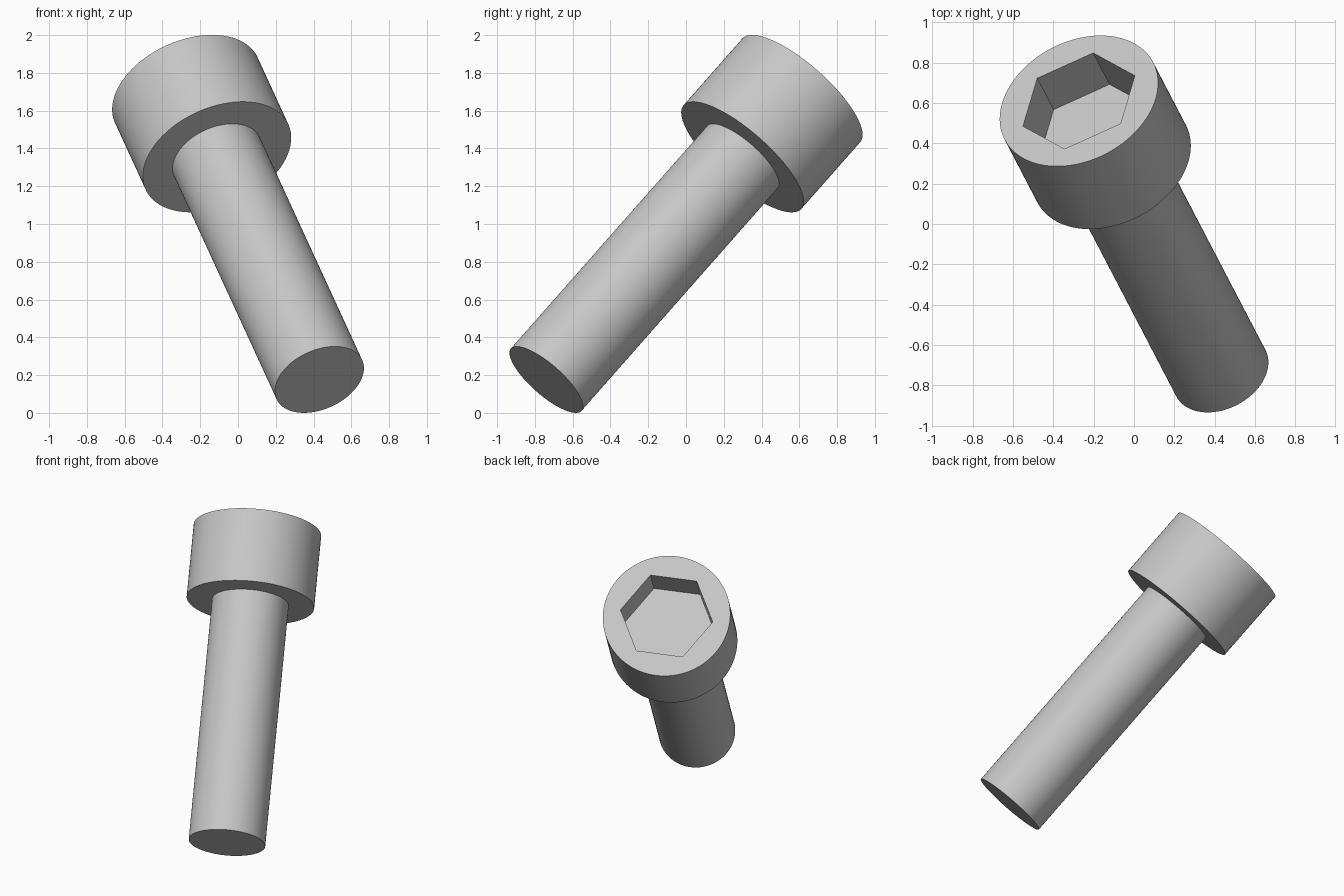
import bpy
import bmesh
from math import cos, sin, pi
from mathutils import Matrix, Vector

cube = bpy.data.objects.get("Cube")
if cube:
    bpy.data.objects.remove(cube, do_unlink=True)

SEGMENTS = 96
UNIT = 0.0831                      # one millimetre of the screw
SHAFT_R, HEAD_R, SOCKET_R = 3 * UNIT, 5 * UNIT, 3.67 * UNIT
SHAFT_LEN, HEAD_LEN, SOCKET_DEPTH = 20 * UNIT, 6 * UNIT, 3 * UNIT

# Tilted frame: origin at the shaft tip, local z along the screw axis,
# local x through a corner of the hexagon socket
axis = Vector((-0.326, 0.625, 0.709)).normalized()
corner = Vector((0.278, 0.126, 0.0175))
corner = (corner - axis * corner.dot(axis)).normalized()
side = axis.cross(corner)
frame = Matrix((corner, side, axis)).transposed().to_4x4()
frame.translation = (0.431, -0.740, 0.176)

steel = bpy.data.materials.new("grey steel")
steel.use_nodes = True
GREY = (0.57, 0.57, 0.57, 1)
steel.diffuse_color = GREY
bsdf = next(n for n in steel.node_tree.nodes if n.type == 'BSDF_PRINCIPLED')
bsdf.inputs["Base Color"].default_value = GREY
bsdf.inputs["Roughness"].default_value = 0.5


def ring(bm, radius, z, hexagonal):
    """Ring of vertices, round or pressed onto a hexagon."""
    verts = []
    for i in range(SEGMENTS):
        a = 2 * pi * i / SEGMENTS
        r = radius
        if hexagonal:
            r *= cos(pi / 6) / cos(a % (pi / 3) - pi / 6)
        verts.append(bm.verts.new((r * cos(a), r * sin(a), z)))
    return verts


def loft(name, profile, cap_start=False, cap_end=False):
    """Skin a list of (radius, height, hexagonal) rings into one part."""
    bm = bmesh.new()
    rings = [ring(bm, *p) for p in profile]
    for low, high in zip(rings, rings[1:]):
        for i in range(SEGMENTS):
            j = (i + 1) % SEGMENTS
            bm.faces.new((low[i], low[j], high[j], high[i]))
    if cap_start:
        bm.faces.new(reversed(rings[0]))
    if cap_end:
        bm.faces.new(rings[-1])
    mesh = bpy.data.meshes.new(name)
    bm.to_mesh(mesh)
    bm.free()
    mesh.materials.append(steel)
    obj = bpy.data.objects.new(name, mesh)
    bpy.context.collection.objects.link(obj)
    obj.matrix_world = frame
    bpy.ops.object.select_all(action='DESELECT')
    obj.select_set(True)
    bpy.context.view_layer.objects.active = obj
    bpy.ops.object.shade_smooth_by_angle(angle=pi / 6)
    return obj


# Plain cylindrical shaft, open where it meets the head
loft("shaft", [(SHAFT_R, 0, False), (SHAFT_R, SHAFT_LEN, False)], cap_start=True)

# Round head with a hexagon socket sunk into its top
top = SHAFT_LEN + HEAD_LEN
loft("socket_head", [
    (SHAFT_R, SHAFT_LEN, False),
    (HEAD_R, SHAFT_LEN, False),
    (HEAD_R, top, False),
    (SOCKET_R, top, True),
    (SOCKET_R, top - SOCKET_DEPTH, True),
], cap_end=True)
